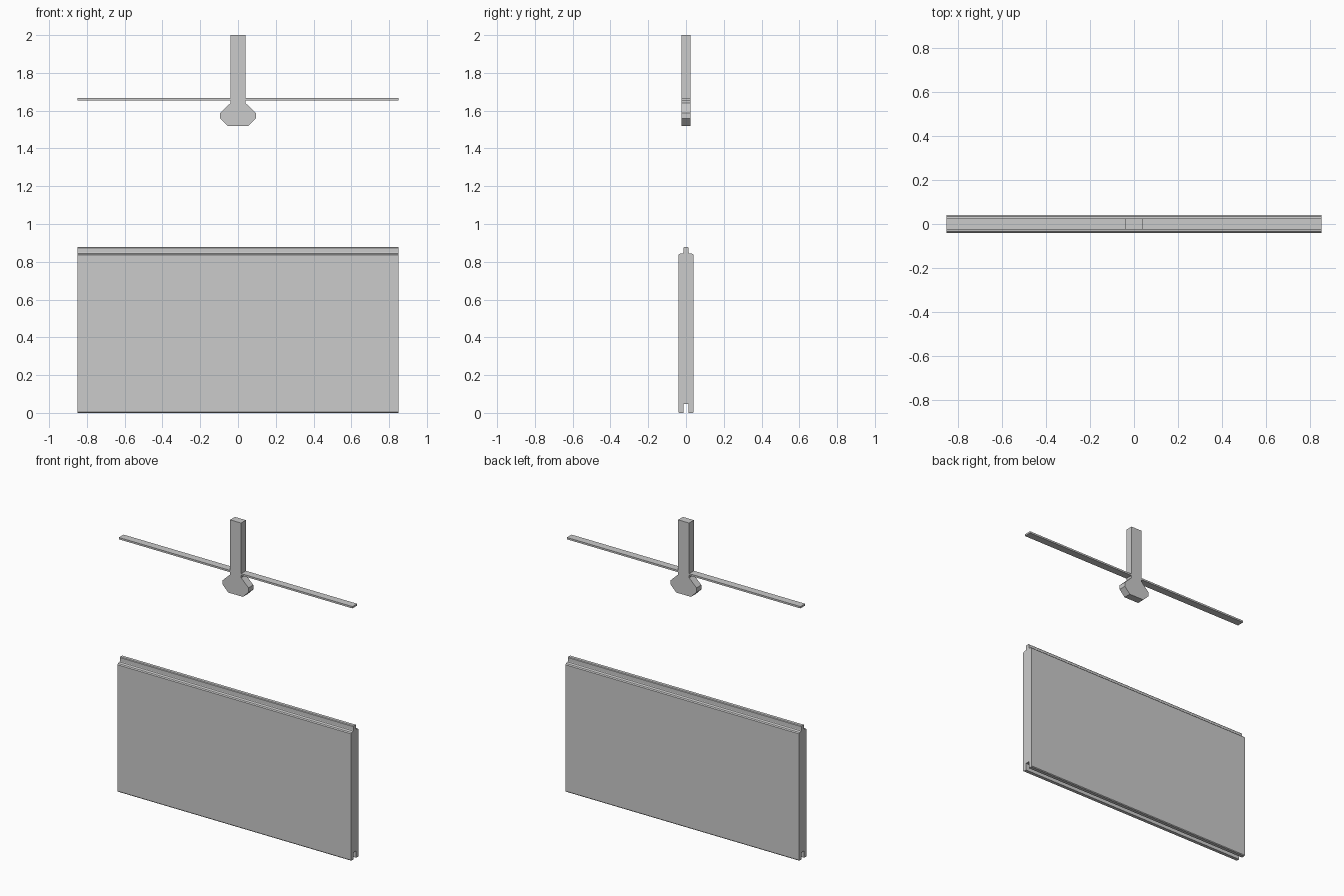
import bpy, bmesh

if "Cube" in bpy.data.objects:
    bpy.data.objects.remove(bpy.data.objects["Cube"])


def mirrored(half):
    """Close a half outline (first coordinate positive) across the z axis."""
    return half + [(-a, z) for a, z in reversed(half)]


def extrude_outline(name, outline, axis, half_depth):
    """Extrude a 2D outline symmetrically along x or y."""
    bm = bmesh.new()
    place = (lambda a, z: (-half_depth, a, z)) if axis == "x" else (lambda a, z: (a, -half_depth, z))
    face = bm.faces.new([bm.verts.new(place(a, z)) for a, z in outline])
    geom = bmesh.ops.extrude_face_region(bm, geom=[face])["geom"]
    offset = (2 * half_depth, 0, 0) if axis == "x" else (0, 2 * half_depth, 0)
    bmesh.ops.translate(bm, vec=offset, verts=[g for g in geom if isinstance(g, bmesh.types.BMVert)])
    bmesh.ops.recalc_face_normals(bm, faces=bm.faces)
    mesh = bpy.data.meshes.new(name)
    bm.to_mesh(mesh)
    bm.free()
    obj = bpy.data.objects.new(name, mesh)
    bpy.context.collection.objects.link(obj)
    return obj


# Plank with a tongue on top and a groove underneath
extrude_outline("tongue_and_groove_plank", mirrored([
    (0.014, 0.046), (0.014, 0.0), (0.036, 0.0), (0.040, 0.005),
    (0.040, 0.836), (0.034, 0.842), (0.016, 0.845), (0.014, 0.849),
    (0.014, 0.873), (0.010, 0.877)]), "x", 0.85)

# Upright stem flaring into a faceted head at its foot
extrude_outline("stem_with_faceted_head", mirrored([
    (0.054, 1.518), (0.094, 1.559), (0.094, 1.588),
    (0.040, 1.640), (0.040, 2.0)]), "y", 0.025)

# Thin flat strip crossing the stem
extrude_outline("cross_strip", mirrored([(0.0245, 1.655), (0.0245, 1.667)]), "x", 0.85)
